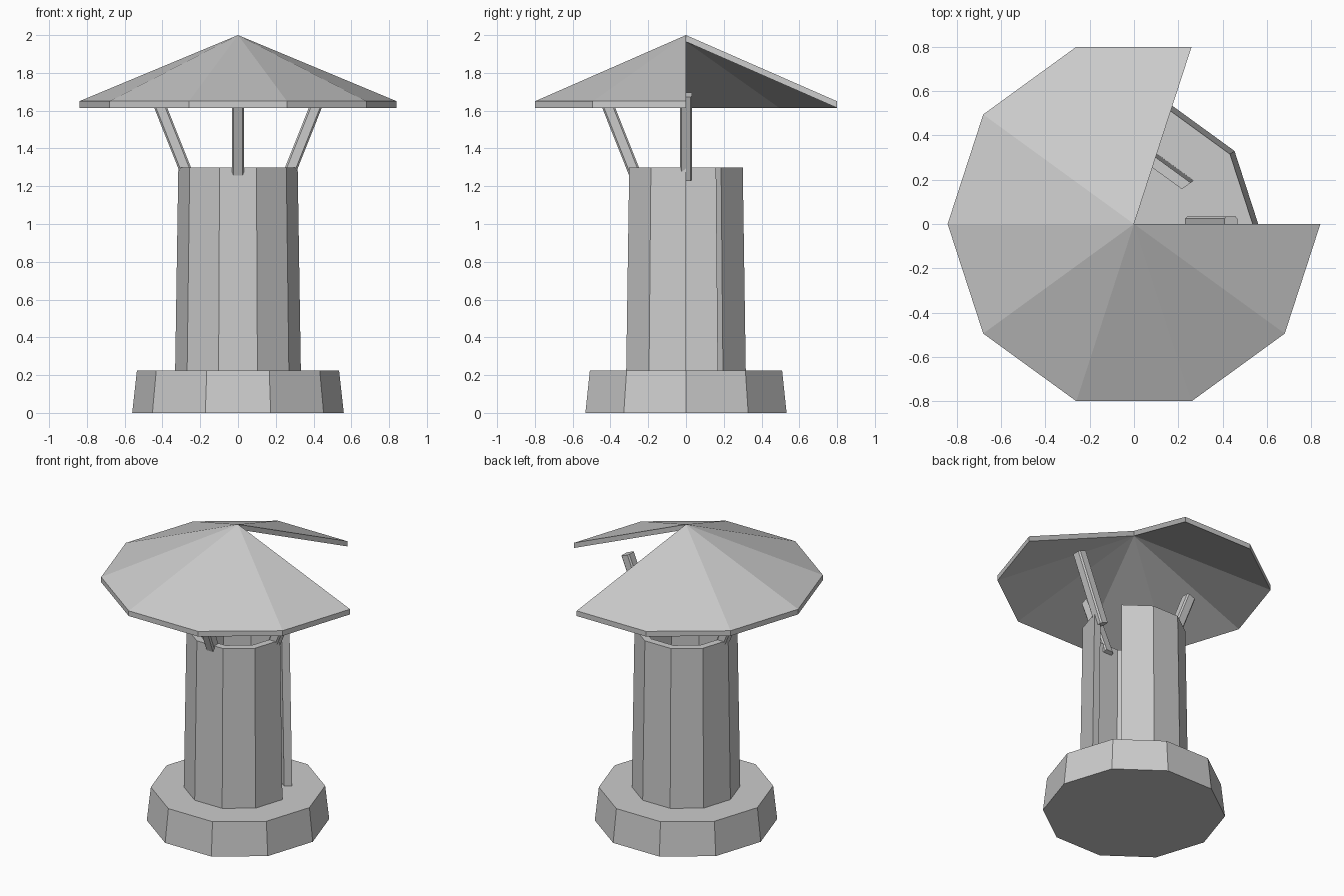
import bpy
import bmesh
from math import cos, sin, radians, atan2
from mathutils import Matrix, Vector

cube = bpy.data.objects.get("Cube")
if cube:
    bpy.data.objects.remove(cube, do_unlink=True)

SIDES = 10
STEP = radians(360 / SIDES)

GREY = (0.6, 0.6, 0.6, 1)
stone = bpy.data.materials.new("plain_grey")
stone.use_nodes = True
stone.diffuse_color = GREY
bsdf = stone.node_tree.nodes["Principled BSDF"]
bsdf.inputs["Base Color"].default_value = GREY
bsdf.inputs["Roughness"].default_value = 0.8


def finish(name, bm):
    """Turn a bmesh into a flat-shaded grey object."""
    bmesh.ops.recalc_face_normals(bm, faces=bm.faces)
    mesh = bpy.data.meshes.new(name)
    bm.to_mesh(mesh)
    bm.free()
    mesh.materials.append(stone)
    obj = bpy.data.objects.new(name, mesh)
    bpy.context.collection.objects.link(obj)
    return obj


def revolve(name, profile, first_side=0):
    """Sweep a closed (radius, height) profile, skipping the first sides."""
    bm = bmesh.new()
    rings = []
    for i in range(first_side, SIDES + 1):
        a = i * STEP
        rings.append([bm.verts.new((r * cos(a), r * sin(a), z)) for r, z in profile])
    n = len(profile)
    for one, two in zip(rings, rings[1:]):
        for j in range(n):
            k = (j + 1) % n
            if profile[j][0] or profile[k][0]:
                bm.faces.new((one[j], two[j], two[k], one[k]))
    if first_side:  # close the two cut ends
        bm.faces.new(rings[0])
        bm.faces.new(rings[-1])
    bmesh.ops.remove_doubles(bm, verts=bm.verts, dist=0.0001)
    bmesh.ops.dissolve_limit(bm, angle_limit=radians(0.5),
                             verts=bm.verts, edges=bm.edges)
    return finish(name, bm)


# Solid plinth, open-sided tower shell and roof with a missing wedge
revolve("base", [(0, 0), (0.56, 0), (0.535, 0.225), (0, 0.225)])
revolve("tower_wall", [(0.333, 0.21), (0.316, 1.3), (0.267, 1.3), (0.284, 0.21)], 1)
revolve("roof", [(0, 2), (0.84, 1.65), (0.84, 1.615), (0, 1.965)], 2)


def strut(name, angle):
    """Leaning square post with chamfered long edges."""
    low, high = Vector((0.26, 0, 1.24)), Vector((0.437, 0, 1.685))
    lean = high - low
    bm = bmesh.new()
    bmesh.ops.create_cube(bm, size=1)
    bmesh.ops.scale(bm, vec=(0.064, 0.066, lean.length), verts=bm.verts)
    long_edges = [e for e in bm.edges
                  if abs(e.verts[0].co.z - e.verts[1].co.z) > 0.1]
    bmesh.ops.bevel(bm, geom=long_edges, offset=0.009, segments=1, affect='EDGES')
    place = (Matrix.Rotation(radians(angle), 4, 'Z')
             @ Matrix.Translation((low + high) / 2)
             @ Matrix.Rotation(atan2(lean.x, lean.z), 4, 'Y'))
    bm.transform(place)
    return finish(name, bm)


# Struts that carry the roof
for name, angle in (("left_strut", 0), ("right_strut", 180), ("front_strut", 270)):
    strut(name, angle)
